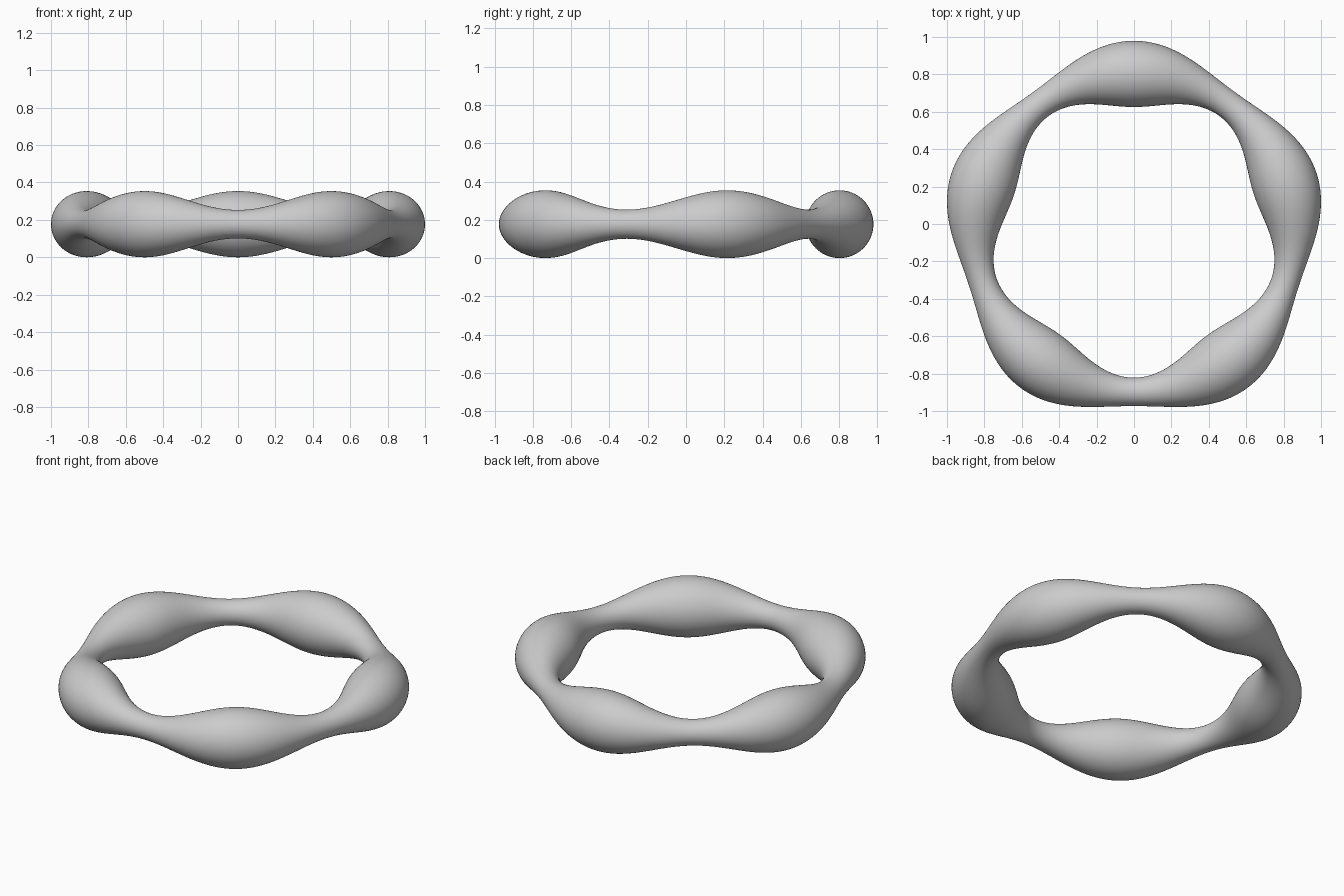
import bpy, bmesh
from math import sin, cos, pi, tau

cube = bpy.data.objects.get("Cube")
if cube:
    bpy.data.objects.remove(cube, do_unlink=True)

# Ring dimensions
LOBES = 5
RING_RADIUS = 0.85
TUBE_RADIUS = 0.1265
SWELL = 0.0505
Y_SHIFT = -0.0475
RING_STEPS, TUBE_STEPS = 240, 64

# Plain grey material
grey = bpy.data.materials.new("plain grey")
grey.use_nodes = True
colour = (0.6, 0.6, 0.6, 1)
grey.diffuse_color = colour
grey.node_tree.nodes["Principled BSDF"].inputs["Base Color"].default_value = colour


def tube_loop(bm, angle):
    """One circular cross-section, widest at each lobe."""
    radius = TUBE_RADIUS + SWELL * cos(LOBES * (angle - pi / 2))
    loop = []
    for j in range(TUBE_STEPS):
        turn = tau * j / TUBE_STEPS
        reach = RING_RADIUS + radius * cos(turn)
        height = TUBE_RADIUS + SWELL + radius * sin(turn)
        loop.append(bm.verts.new((reach * cos(angle), reach * sin(angle) + Y_SHIFT, height)))
    return loop


# Ring with five swellings, bridged from closed cross-sections
bm = bmesh.new()
loops = [tube_loop(bm, tau * i / RING_STEPS) for i in range(RING_STEPS)]
for i, a in enumerate(loops):
    b = loops[(i + 1) % RING_STEPS]
    for j in range(TUBE_STEPS):
        k = (j + 1) % TUBE_STEPS
        bm.faces.new((a[j], b[j], b[k], a[k])).smooth = True
bmesh.ops.recalc_face_normals(bm, faces=bm.faces)

mesh = bpy.data.meshes.new("lobed_ring")
bm.to_mesh(mesh)
bm.free()
mesh.materials.append(grey)
ring = bpy.data.objects.new("lobed_ring", mesh)
bpy.context.collection.objects.link(ring)
